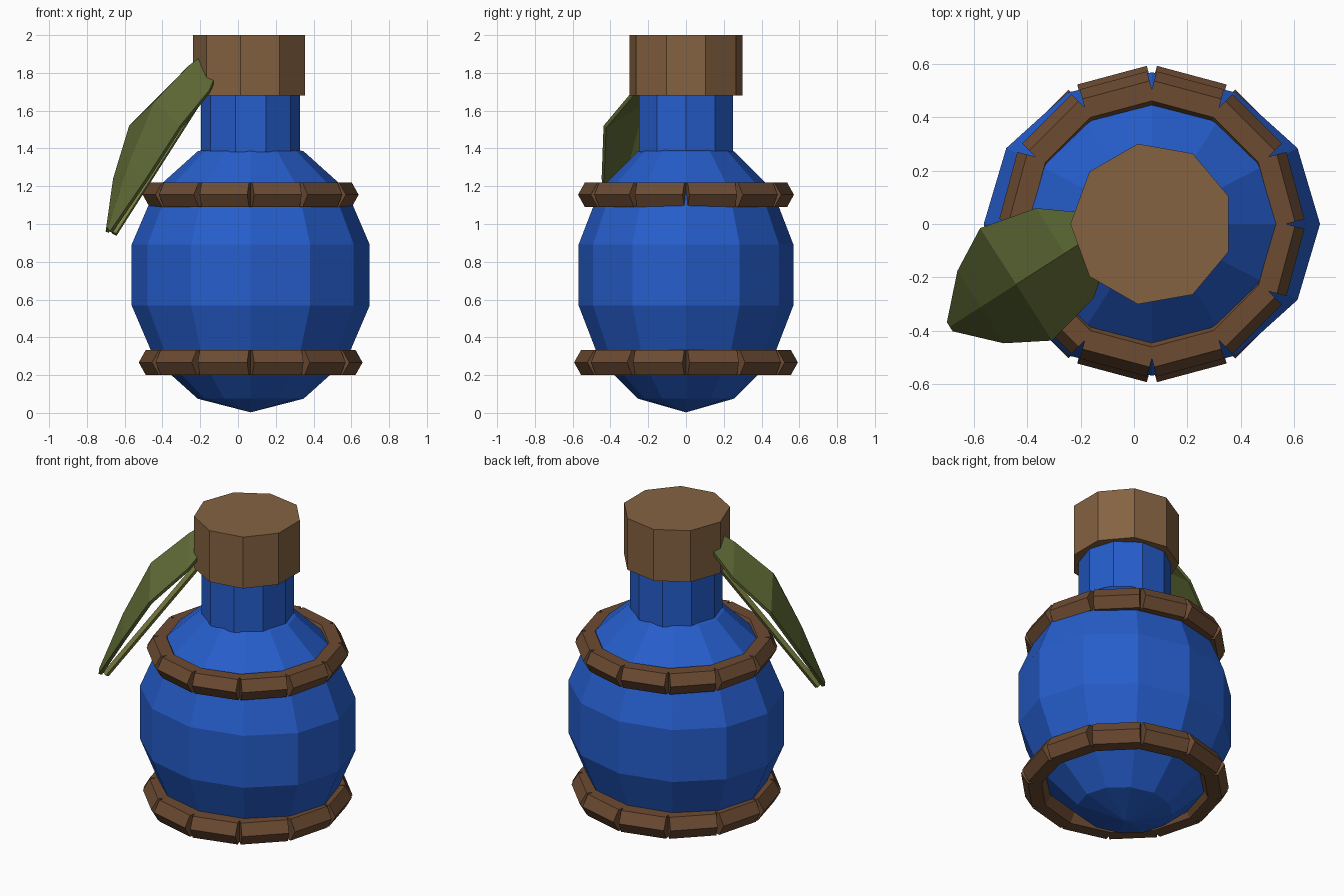
import bpy, bmesh
from math import sin, cos, pi
from mathutils import Vector, Matrix

if "Cube" in bpy.data.objects:
    bpy.data.objects.remove(bpy.data.objects["Cube"])

CX = 0.067  # the bottle axis sits slightly right of the origin


def material(name, rgb):
    m = bpy.data.materials.new(name)
    m.diffuse_color = (*rgb, 1)
    m.use_nodes = True
    m.node_tree.nodes["Principled BSDF"].inputs["Base Color"].default_value = m.diffuse_color
    return m


BLUE = material("blue_glass", (0.019, 0.11, 0.6))
WOOD = material("brown_bands", (0.15, 0.07, 0.032))
CORK = material("cork", (0.235, 0.123, 0.053))
GREEN = material("leaf_green", (0.11, 0.14, 0.035))
OLIVE = material("stem_olive", (0.19, 0.2, 0.05))


def finish(name, bm, mat):
    bmesh.ops.recalc_face_normals(bm, faces=bm.faces)
    me = bpy.data.meshes.new(name)
    bm.to_mesh(me)
    bm.free()
    me.materials.append(mat)
    ob = bpy.data.objects.new(name, me)
    bpy.context.collection.objects.link(ob)
    return ob


def prism(bm, n, r, a, b, u, v):
    """n-sided prism from a to b, first corner towards u."""
    rings = [[bm.verts.new(p + r * (cos(2 * pi * i / n) * u + sin(2 * pi * i / n) * v))
              for i in range(n)] for p in (a, b)]
    for i in range(n):
        j = (i + 1) % n
        bm.faces.new((rings[0][i], rings[0][j], rings[1][j], rings[1][i]))
    bm.faces.new(rings[0][::-1])
    bm.faces.new(rings[1])


X, Y, Z = Vector((1, 0, 0)), Vector((0, 1, 0)), Vector((0, 0, 1))

# Round flask body
bm = bmesh.new()
bmesh.ops.create_uvsphere(bm, u_segments=12, v_segments=7, radius=1,
                          matrix=Matrix.Translation((CX, 0, 0.73))
                          @ Matrix.Diagonal((0.646, 0.583, 0.727, 1)))
finish("flask_body", bm, BLUE)

# Neck and stopper
bm = bmesh.new()
prism(bm, 10, 0.262, Vector((CX, 0, 1.38)), Vector((CX, 0, 1.75)), X, Y)
finish("flask_neck", bm, BLUE)
bm = bmesh.new()
prism(bm, 9, 0.305, Vector((CX, 0, 1.68)), Vector((CX, 0, 2.0)), -X, Y)
finish("stopper", bm, CORK)


# Two bands, each of twelve straight hexagonal bars
def band(name, z, s):
    bm = bmesh.new()
    for k in range(12):
        t = pi / 12 + k * pi / 6
        out = Vector((cos(t), sin(t), 0))
        side = Vector((-sin(t), cos(t), 0))
        c = Vector((CX, 0, z)) + out * 0.5 * s
        prism(bm, 6, 0.077 * s, c - side * 0.135 * s, c + side * 0.135 * s, out, Z)
    finish(name, bm, WOOD)


band("lower_band", 0.267, 1.0)
band("upper_band", 1.155, 0.965)

# Folded leaf: (distance from tip, half width, ridge z, edge z)
TIP = Vector((-0.69, -0.385, 0))
ALONG = Vector((0.842, 0.539, 0))
ACROSS = Vector((-0.539, 0.842, 0))
SECTIONS = [(0.0, 0.02, 0.98, 0.96), (0.137, 0.161, 1.33, 1.24),
            (0.295, 0.25, 1.65, 1.52), (0.512, 0.20, 1.84, 1.71),
            (0.64, 0.10, 1.92, 1.84)]
bm = bmesh.new()
rows = []
for d, w, zr, ze in SECTIONS:
    p = TIP + ALONG * d
    rows.append([bm.verts.new(p + ACROSS * w + Z * ze), bm.verts.new(p + Z * zr),
                 bm.verts.new(p - ACROSS * w + Z * ze)])
for r0, r1 in zip(rows, rows[1:]):
    for i in range(2):
        bm.faces.new((r0[i], r0[i + 1], r1[i + 1], r1[i]))
leaf = finish("leaf", bm, GREEN)
if leaf.data.polygons[0].normal.z < 0:
    leaf.data.flip_normals()
sol = leaf.modifiers.new("thickness", 'SOLIDIFY')
sol.thickness = 0.02
sol.offset = -1

# Straight stem strung under the leaf
a = TIP + ALONG * 0.04 + Z * 0.95
b = TIP + ALONG * 0.60 + Z * 1.69
d = (b - a).normalized()
bm = bmesh.new()
prism(bm, 4, 0.02, a, b, d.cross(ACROSS), ACROSS)
finish("leaf_stem", bm, OLIVE)
